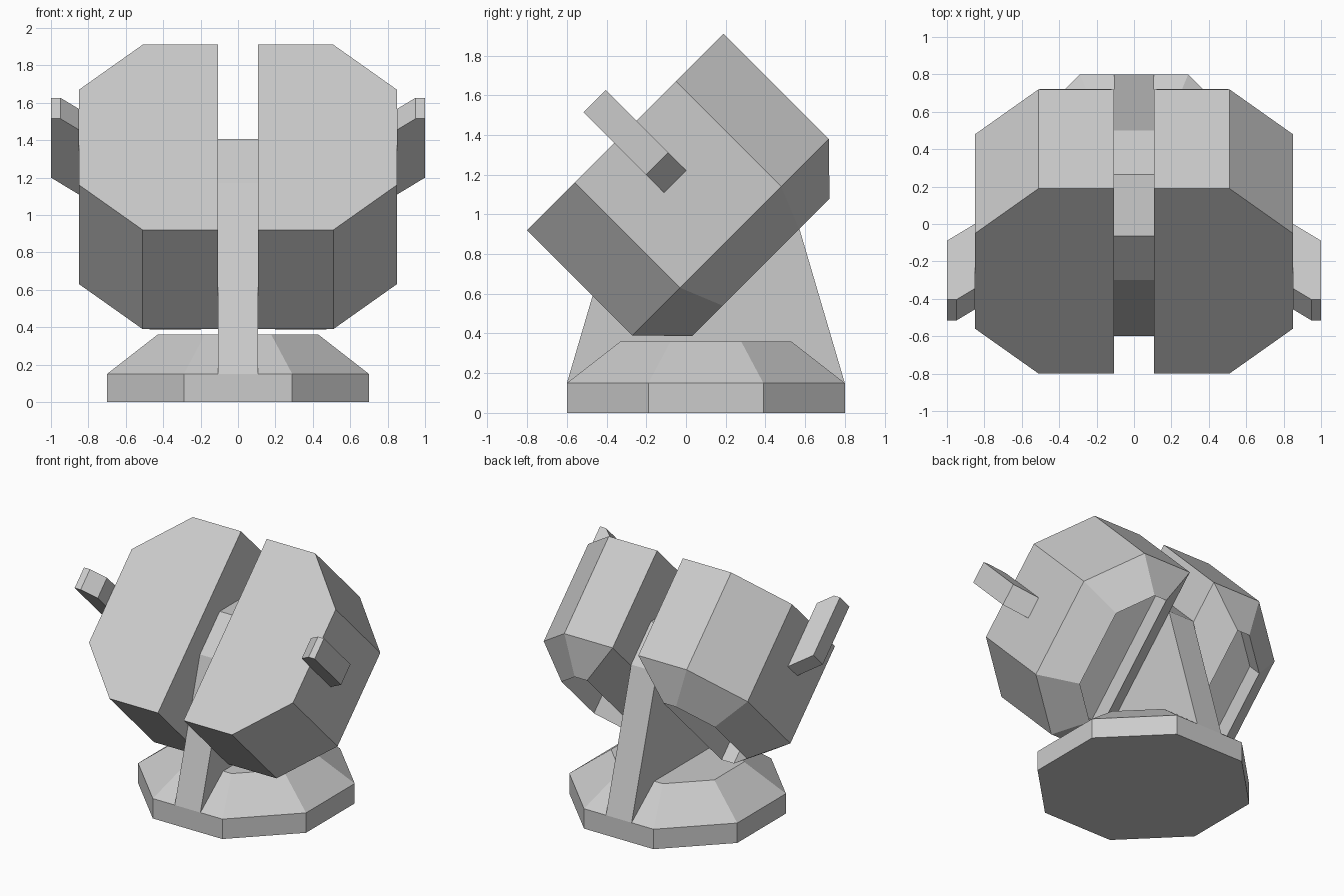
import bpy, bmesh
from mathutils import Matrix, Vector

cube = bpy.data.objects.get("Cube")
if cube:
    bpy.data.objects.remove(cube, do_unlink=True)

grey = bpy.data.materials.new("plain grey")
grey.use_nodes = True
colour = (0.6, 0.6, 0.6, 1)
grey.diffuse_color = colour
grey.node_tree.nodes["Principled BSDF"].inputs["Base Color"].default_value = colour

# Tilted head frame: local x across, y up the face, z backwards into the body
r = 0.5 ** 0.5
TILT = Matrix(((1, 0, 0, 0),
               (0, r, r, -0.305),
               (0, r, -r, 1.415),
               (0, 0, 0, 1)))


def loft(name, rings, matrix=Matrix(), mirror=False):
    """Skin a stack of matching rings and cap both ends."""
    bm = bmesh.new()
    loops = [[bm.verts.new(matrix @ Vector(p)) for p in ring] for ring in rings]
    n = len(loops[0])
    for a, b in zip(loops, loops[1:]):
        for i in range(n):
            j = (i + 1) % n
            bm.faces.new((a[i], a[j], b[j], b[i]))
    bm.faces.new(loops[0][::-1])
    bm.faces.new(loops[-1])
    bmesh.ops.recalc_face_normals(bm, faces=bm.faces)
    mesh = bpy.data.meshes.new(name)
    bm.to_mesh(mesh)
    bm.free()
    mesh.materials.append(grey)
    obj = bpy.data.objects.new(name, mesh)
    bpy.context.collection.objects.link(obj)
    if mirror:
        mod = obj.modifiers.new("Mirror", 'MIRROR')
        mod.use_mirror_merge = False
    return obj


# Octagonal base with a sloping upper part
def octagon(half, z):
    k = half * 0.414
    pts = [(k, -half), (half, -k), (half, k), (k, half)]
    pts += [(-x, -y) for x, y in pts]
    return [(x, y + 0.1, z) for x, y in pts]


loft("base", [octagon(0.7, 0), octagon(0.7, 0.15), octagon(0.43, 0.36)])

# Upright support between the two halves of the head
side = [(-0.7, 0.15), (-0.4, 1.17), (-0.165, 1.405)]
side += [(-y, z) for y, z in reversed(side)]
loft("support", [[(x, y + 0.1, z) for y, z in side] for x in (-0.107, 0.107)])


# Head halves: chamfered at the back, with a sunken rear panel
def half_ring(inset, depth):
    top, edge = 0.7 - inset, 0.85 - inset
    cx, cy = 0.51 - 0.414 * inset, 0.36 - 0.414 * inset
    inner = 0.107 + inset
    pts = [(inner, -top), (cx, -top), (edge, -cy),
           (edge, cy), (cx, top), (inner, top)]
    return [(x, y, depth) for x, y in pts]


loft("head_half",
     [half_ring(0, 0), half_ring(0, 0.75),
      half_ring(0.212, 0.965), half_ring(0.212, 0.825)],
     TILT, mirror=True)

# Side handles reaching forward past the front face
grip = [(0.85, -0.135), (0.95, -0.22), (1.0, -0.22), (1.0, 0.226), (0.85, 0.354)]
loft("side_handle", [[(x, y, d) for x, d in grip] for y in (-0.079, 0.079)],
     TILT, mirror=True)
